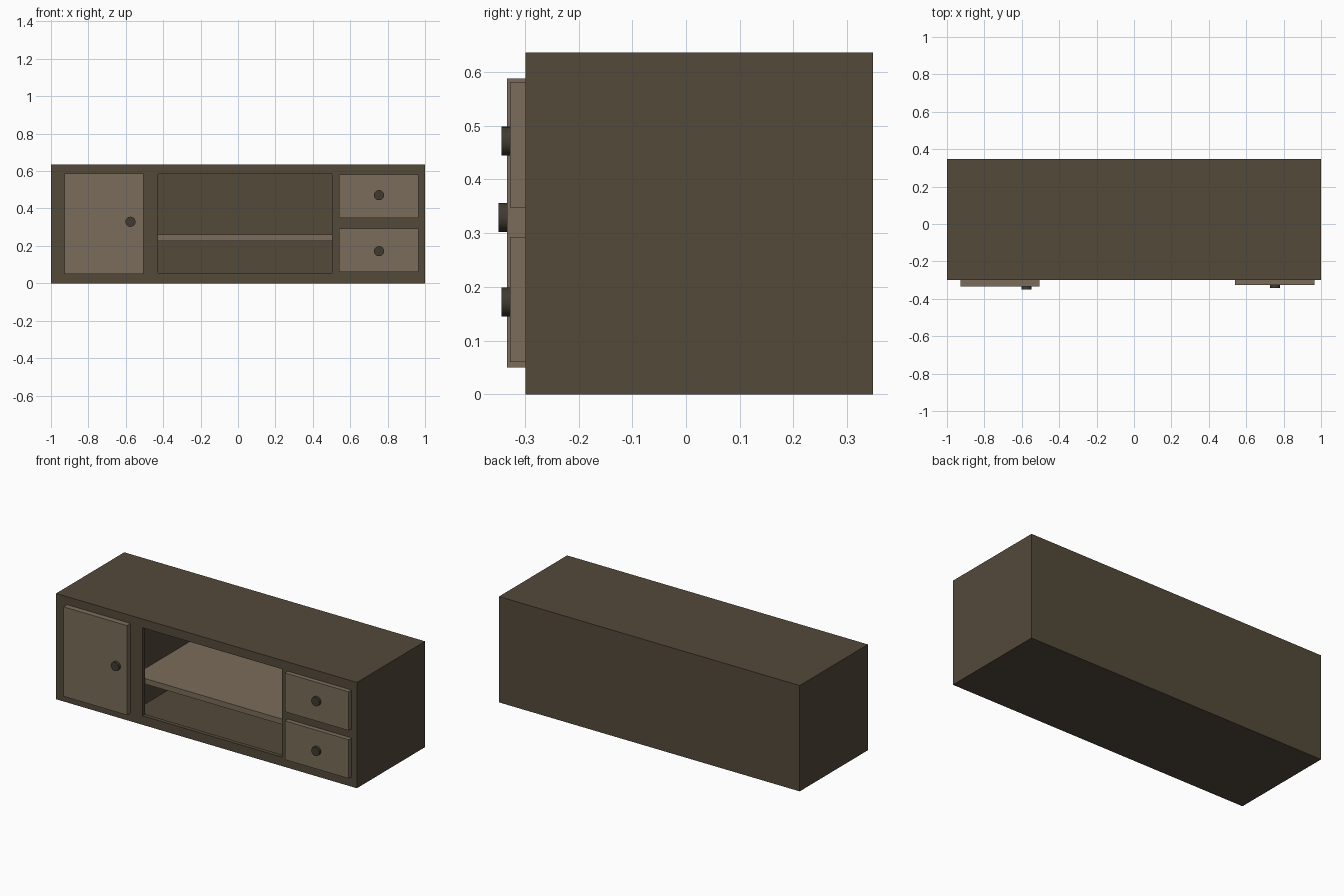
import bpy
from math import pi

if "Cube" in bpy.data.objects:
    bpy.data.objects.remove(bpy.data.objects["Cube"])


def material(name, rgb):
    m = bpy.data.materials.new(name)
    m.diffuse_color = (*rgb, 1)
    m.use_nodes = True
    m.node_tree.nodes["Principled BSDF"].inputs["Base Color"].default_value = m.diffuse_color
    return m


dark_wood = material("dark_wood", (0.086, 0.067, 0.042))
light_wood = material("light_wood", (0.195, 0.150, 0.102))
knob_wood = material("knob_wood", (0.052, 0.042, 0.030))


def box(name, x, y, z, mat=None):
    """Box from (min, max) ranges on each axis."""
    r = (x, y, z)
    bpy.ops.mesh.primitive_cube_add(size=1, location=[(a + b) / 2 for a, b in r])
    ob = bpy.context.object
    ob.name = name
    ob.scale = [b - a for a, b in r]
    bpy.ops.object.transform_apply(location=False, rotation=False, scale=True)
    if mat:
        ob.data.materials.append(mat)
    return ob


def knob(name, x, z, y_front, y_back):
    bpy.ops.mesh.primitive_cylinder_add(
        vertices=32, radius=0.027, depth=y_back - y_front,
        location=(x, (y_front + y_back) / 2, z), rotation=(pi / 2, 0, 0))
    ob = bpy.context.object
    ob.name = name
    ob.data.materials.append(knob_wood)
    bpy.ops.object.shade_smooth_by_angle()


def cut(target, cutter):
    mod = target.modifiers.new("cut", 'BOOLEAN')
    mod.operation = 'DIFFERENCE'
    mod.solver = 'EXACT'
    mod.object = cutter
    cutter.hide_render = True
    bpy.context.view_layer.objects.active = target
    bpy.ops.object.modifier_apply(modifier=mod.name)
    bpy.data.objects.remove(cutter)


FRONT, BACK = -0.299, 0.348

# Carcass: wide compartment behind a thin face frame
body = box("cabinet_body", (-1, 1), (FRONT, BACK), (0, 0.636), dark_wood)
cut(body, box("compartment_cutter", (-0.51, 0.535), (FRONT + 0.025, BACK - 0.03), (0.047, 0.59)))
cut(body, box("opening_cutter", (-0.427, 0.503), (FRONT - 0.1, 0), (0.054, 0.583)))

# Shelf across the compartment
box("shelf", (-0.51, 0.535), (FRONT + 0.04, BACK - 0.03), (0.227, 0.26), light_wood)

# Door on the left
box("door", (-0.928, -0.505), (-0.333, FRONT), (0.05, 0.588), light_wood)
knob("door_knob", -0.575, 0.329, -0.349, -0.32)

# Two drawers on the right
for label, z0 in (("lower", 0.060), ("upper", 0.348)):
    box(label + "_drawer", (0.54, 0.965), (-0.327, FRONT), (z0, z0 + 0.233), light_wood)
    knob(label + "_drawer_knob", 0.754, z0 + 0.112 + 0.011, -0.343, -0.315)
    bpy.context.object.location.z = z0 + 0.112 + (0.011 if label == "upper" else 0)
